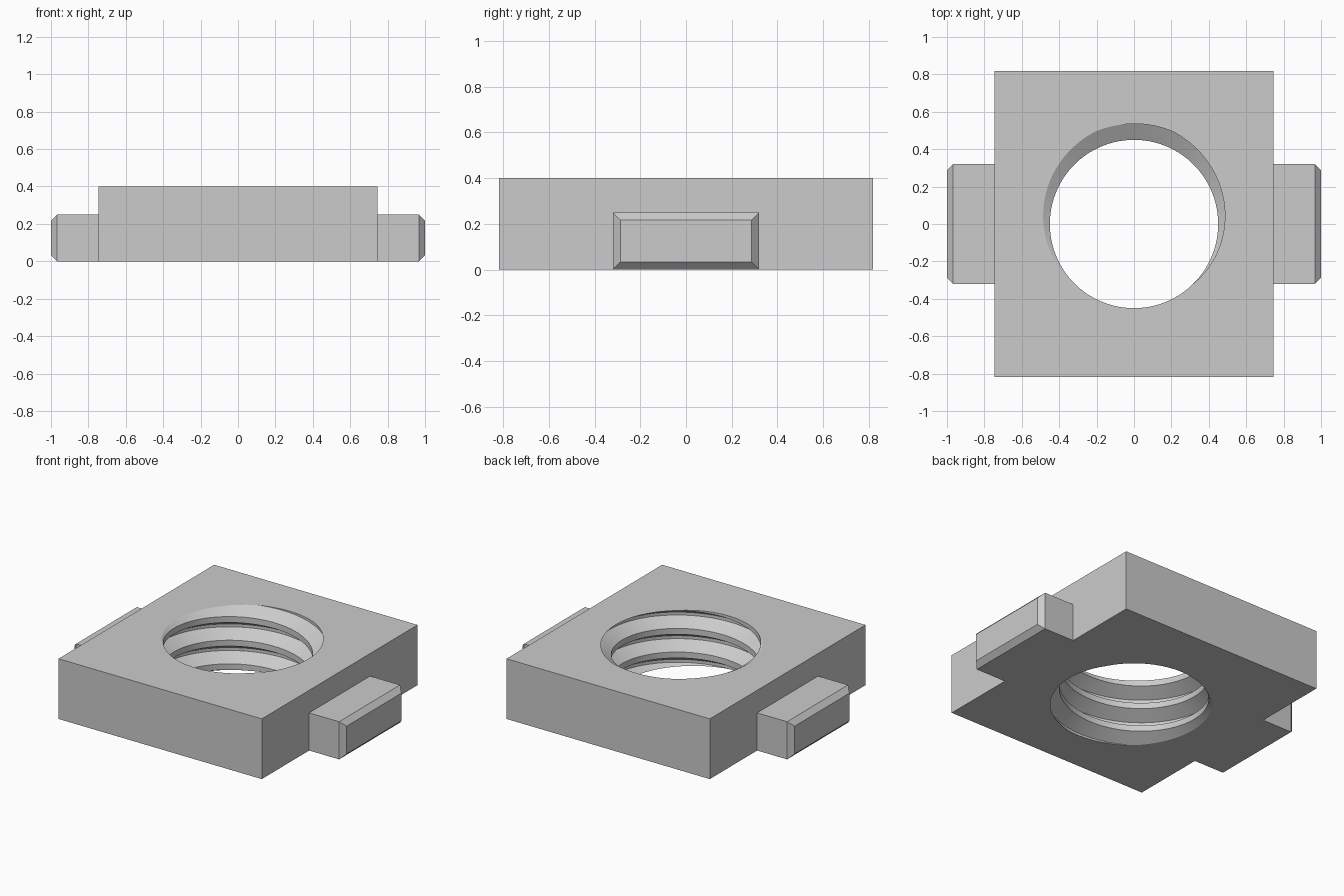
import bpy, bmesh, math
from mathutils import Matrix

cube = bpy.data.objects.get("Cube")
if cube:
    bpy.data.objects.remove(cube, do_unlink=True)

BODY = (1.494, 1.634, 0.40)
TAB_X, TAB_W, TAB_H, CHAMFER = 0.747, 0.64, 0.25, 0.033
MINOR, MAJOR, PITCH = 0.45, 0.536, 0.157
SEGMENTS, TURNS = 100, 7

grey = bpy.data.materials.new("light grey metal")
grey.use_nodes = True
colour = (0.6, 0.6, 0.6, 1)
grey.diffuse_color = colour
grey.node_tree.nodes["Principled BSDF"].inputs["Base Color"].default_value = colour


def make_object(name, bm):
    bmesh.ops.recalc_face_normals(bm, faces=bm.faces[:])
    mesh = bpy.data.meshes.new(name)
    bm.to_mesh(mesh)
    bm.free()
    mesh.materials.append(grey)
    obj = bpy.data.objects.new(name, mesh)
    bpy.context.scene.collection.objects.link(obj)
    return obj


def box(size, centre):
    bm = bmesh.new()
    bmesh.ops.create_cube(bm, size=1, matrix=Matrix.Translation(centre) @ Matrix.Diagonal((*size, 1)))
    return bm


# Square nut body
body = make_object("nut_body", box(BODY, (0, 0, BODY[2] / 2)))

# Side tabs with a chamfered outer end
for name, side in (("left_tab", 1), ("right_tab", -1)):
    length = 1 - TAB_X
    bm = box((length, TAB_W, TAB_H), (side * (TAB_X + length / 2), 0, TAB_H / 2))
    rim = [e for e in bm.edges if all(v.co.x * side > 0.99 for v in e.verts)]
    bmesh.ops.bevel(bm, geom=rim, offset=CHAMFER, segments=1, affect='EDGES')
    make_object(name, bm)

# Thread cutter: a right-handed helical screw, groove centre at the back of the top face
profile = [(MINOR, -3 / 8), (MAJOR, -1 / 16), (MAJOR, 1 / 16), (MINOR, 3 / 8)]
start = BODY[2] - PITCH * (TURNS - 1.75)
bm = bmesh.new()
columns = []
for i in range(SEGMENTS + 1):
    turn = i / SEGMENTS
    angle = 2 * math.pi * turn
    columns.append([bm.verts.new((r * math.cos(angle), r * math.sin(angle), start + PITCH * (turn + k + z)))
                    for k in range(TURNS) for r, z in profile])
for a, b in zip(columns, columns[1:]):
    for j in range(len(a) - 1):
        bm.faces.new((a[j], b[j], b[j + 1], a[j + 1]))
bmesh.ops.remove_doubles(bm, verts=bm.verts[:], dist=0.0005)

# Close both ends of the cutter with fans level with the middle of the helix step
open_edges = [e for e in bm.edges if e.is_boundary]
low = bm.verts.new((0, 0, start + PITCH / 8))
high = bm.verts.new((0, 0, start + PITCH * (TURNS - 1 / 8)))
for e in open_edges:
    bm.faces.new((*e.verts, low if e.verts[0].co.z < BODY[2] / 2 else high))
cutter = make_object("thread_cutter", bm)
cutter.hide_render = True

# Cut the threaded hole and apply it
cut = body.modifiers.new("threaded_hole", 'BOOLEAN')
cut.operation = 'DIFFERENCE'
cut.solver = 'EXACT'
cut.use_self = True
cut.object = cutter
bpy.context.view_layer.update()
bpy.context.view_layer.objects.active = body
body.select_set(True)
bpy.ops.object.modifier_apply(modifier=cut.name)
bpy.data.objects.remove(cutter, do_unlink=True)
bpy.ops.object.shade_smooth_by_angle(angle=math.radians(25))
